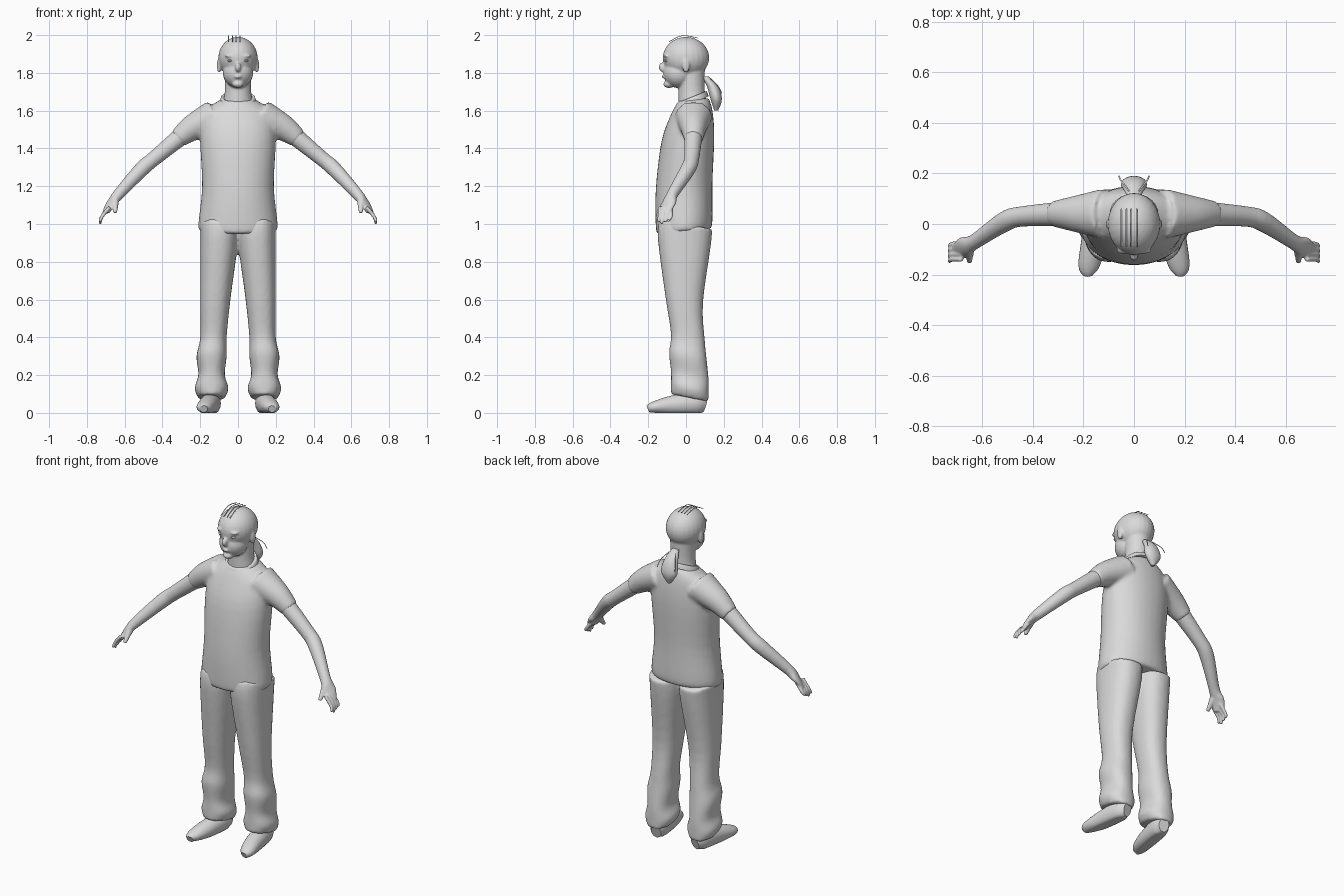
import bpy, bmesh, math
from mathutils import Vector, Matrix

if "Cube" in bpy.data.objects:
    bpy.data.objects.remove(bpy.data.objects["Cube"])

tone = (0.7, 0.7, 0.7, 1)
grey = bpy.data.materials.new("light_grey")
grey.use_nodes = True
grey.diffuse_color = tone
grey.node_tree.nodes["Principled BSDF"].inputs["Base Color"].default_value = tone


def eased(keys, steps=4):
    """Fill in a smooth curve of sections between the key sections."""
    keys = [Vector(key) for key in keys]
    last = len(keys) - 1
    result = []
    for i in range(last):
        before, start = keys[max(i - 1, 0)], keys[i]
        end, after = keys[i + 1], keys[min(i + 2, last)]
        for step in range(steps):
            t = step / steps
            leave, arrive = (end - before) / 2, (after - start) / 2
            change = end - start
            curve = change * 3 - leave * 2 - arrive
            twist = leave + arrive - change * 2
            result.append(start + leave * t + curve * t ** 2 + twist * t ** 3)
    return result + [keys[last]]


def loft(bm, keys, sides=24, power=2, tilt=0, along=False):
    """Skin oval sections (x, y, z, width, depth), level or square to their path."""
    sections = eased(keys)
    centres = [Vector(section[:3]) for section in sections]
    rings = []
    for i, section in enumerate(sections):
        across, outward = Vector((1, 0, 0)), Vector((0, 1, tilt))
        if along:
            ahead = centres[min(i + 1, len(centres) - 1)]
            path = (ahead - centres[max(i - 1, 0)]).normalized()
            across = path.cross(Vector((0, 0, 1))).normalized()
            outward = across.cross(path)
        ring = []
        for k in range(sides):
            angle = math.tau * k / sides
            c, s = (math.copysign(abs(f) ** (2 / power), f)
                    for f in (math.cos(angle), math.sin(angle)))
            point = centres[i] + across * (section[3] * c) + outward * (section[4] * s)
            point.z = max(point.z, 0)
            ring.append(bm.verts.new(point))
        rings.append(ring)
    for low, high in zip(rings, rings[1:]):
        for k in range(sides):
            bm.faces.new((low[k - 1], low[k], high[k], high[k - 1]))
    bm.faces.new(rings[0])
    bm.faces.new(rings[-1])


def blob(bm, centre, size):
    matrix = Matrix.Translation(centre) @ Matrix.Diagonal((*size, 1))
    bmesh.ops.create_uvsphere(bm, u_segments=24, v_segments=16, radius=1, matrix=matrix)


def finish(name, bm, mirror=False, voxel=0):
    """Make the object; a voxel size blends its pieces into one skin."""
    bmesh.ops.recalc_face_normals(bm, faces=bm.faces)
    mesh = bpy.data.meshes.new(name)
    bm.to_mesh(mesh)
    bm.free()
    mesh.materials.append(grey)
    part = bpy.data.objects.new(name, mesh)
    bpy.context.collection.objects.link(part)
    bpy.ops.object.select_all(action='DESELECT')
    part.select_set(True)
    bpy.context.view_layer.objects.active = part
    bpy.ops.object.shade_smooth_by_angle(angle=math.radians(50))
    if mirror:
        part.modifiers.new("Mirror", 'MIRROR').use_mirror_merge = False
    if voxel:
        remesh = part.modifiers.new("Blend", 'REMESH')
        remesh.mode = 'VOXEL'
        remesh.voxel_size = voxel
        remesh.use_smooth_shade = True
        soften = part.modifiers.new("Soften", 'SMOOTH')
        soften.factor = 0.5
        soften.iterations = 4


# Trousers: both legs blended at the hips, with rumpled cuffs
bm = bmesh.new()
loft(bm, [(.14, .02, .08, .07, .1), (.14, .02, .13, .09, .1),
          (.14, .02, .2, .07, .1), (.14, .01, .3, .08, .1),
          (.13, .01, .4, .07, .09), (.12, -.01, .6, .08, .1),
          (.1, -.01, .9, .1, .14), (.1, 0, 1, .1, .14)], power=2.3, tilt=-.2)
finish("trousers", bm, mirror=True, voxel=.011)

# Shoes, flattened where they meet the ground
bm = bmesh.new()
loft(bm, [(.13, .1, .04, .03, .04), (.14, .05, .05, .05, .06),
          (.16, -.08, .04, .05, .05), (.18, -.17, .03, .04, .03),
          (.18, -.2, .02, .02, .02)], along=True)
finish("shoes", bm, mirror=True)

# Shirt: body and short sleeves
bm = bmesh.new()
loft(bm, [(0, -.01, .96, .2, .14), (0, -.01, 1, .21, .15),
          (0, -.01, 1.2, .19, .15), (0, .01, 1.45, .2, .14),
          (0, .03, 1.59, .18, .11), (0, .04, 1.66, .09, .08)],
     sides=32, power=2.1, tilt=.1)
loft(bm, [(.12, .04, 1.57, .1, .09), (.24, .04, 1.51, .07, .07),
          (.32, .04, 1.45, .05, .05)], along=True)
finish("shirt", bm, mirror=True, voxel=.011)

# Collar band
bm = bmesh.new()
loft(bm, [(0, .03, 1.64, .1, .09), (0, .03, 1.67, .09, .08),
          (0, .03, 1.67, .08, .07)], tilt=.4)
finish("collar", bm)

# Arms with palm, fingers and thumb
bm = bmesh.new()
loft(bm, [(.27, .04, 1.49, .05, .05), (.44, .03, 1.35, .04, .04),
          (.51, .01, 1.29, .04, .04), (.63, -.07, 1.16, .03, .03),
          (.67, -.09, 1.11, .04, .02), (.7, -.11, 1.06, .03, .01)], along=True)
for i in range(4):
    y = -.14 + .02 * i
    tip = 1 + .01 * abs(i - 1)
    loft(bm, [(.68, y, 1.09, .01, .01), (.72, y, 1.04, .01, .01),
              (.73, y - .01, tip, .007, .007)], sides=12, along=True)
loft(bm, [(.65, -.1, 1.12, .02, .02), (.65, -.15, 1.06, .01, .01)], sides=12, along=True)
finish("arms", bm, mirror=True, voxel=.005)

# Head and neck: skull, jaw, nose, lips, chin, brows and ears
bm = bmesh.new()
loft(bm, [(0, .04, 1.6, .09, .08), (0, .03, 1.7, .07, .07), (0, .03, 1.82, .07, .07)])
blob(bm, (0, 0, 1.88), (.104, .123, .11))
blob(bm, (0, -.04, 1.8), (.08, .08, .08))
blob(bm, (0, -.125, 1.83), (.016, .02, .025))
blob(bm, (0, -.1, 1.78), (.024, .03, .012))
blob(bm, (0, -.09, 1.74), (.03, .03, .02))
for side in (-1, 1):
    blob(bm, (side * .04, -.1, 1.89), (.03, .02, .01))
    blob(bm, (side * .1, 0, 1.84), (.012, .02, .04))
finish("head", bm, voxel=.006)

# Eyes
bm = bmesh.new()
blob(bm, (.04, -.1, 1.865), (.016, .016, .008))
finish("eyes", bm, mirror=True)

# Ponytail
bm = bmesh.new()
loft(bm, [(0, .1, 1.78, .02, .02), (0, .14, 1.73, .04, .03),
          (0, .16, 1.66, .05, .03), (0, .16, 1.6, .01, .01)])
finish("ponytail", bm)

# Loose strands over the crown and beside the ponytail
bm = bmesh.new()
thin = (.003, .002)
for i in range(4):
    x = -.05 + .02 * i
    loft(bm, [(x, -.09, 1.965, *thin), (x, -.02, 1.997, *thin),
              (x, .06, 1.985, *thin)], sides=6, along=True)
for side in (-1, 1):
    loft(bm, [(side * .02, .13, 1.77, *thin), (side * .05, .17, 1.73, *thin),
              (side * .06, .19, 1.69, *thin)], sides=6, along=True)
finish("loose_strands", bm)
